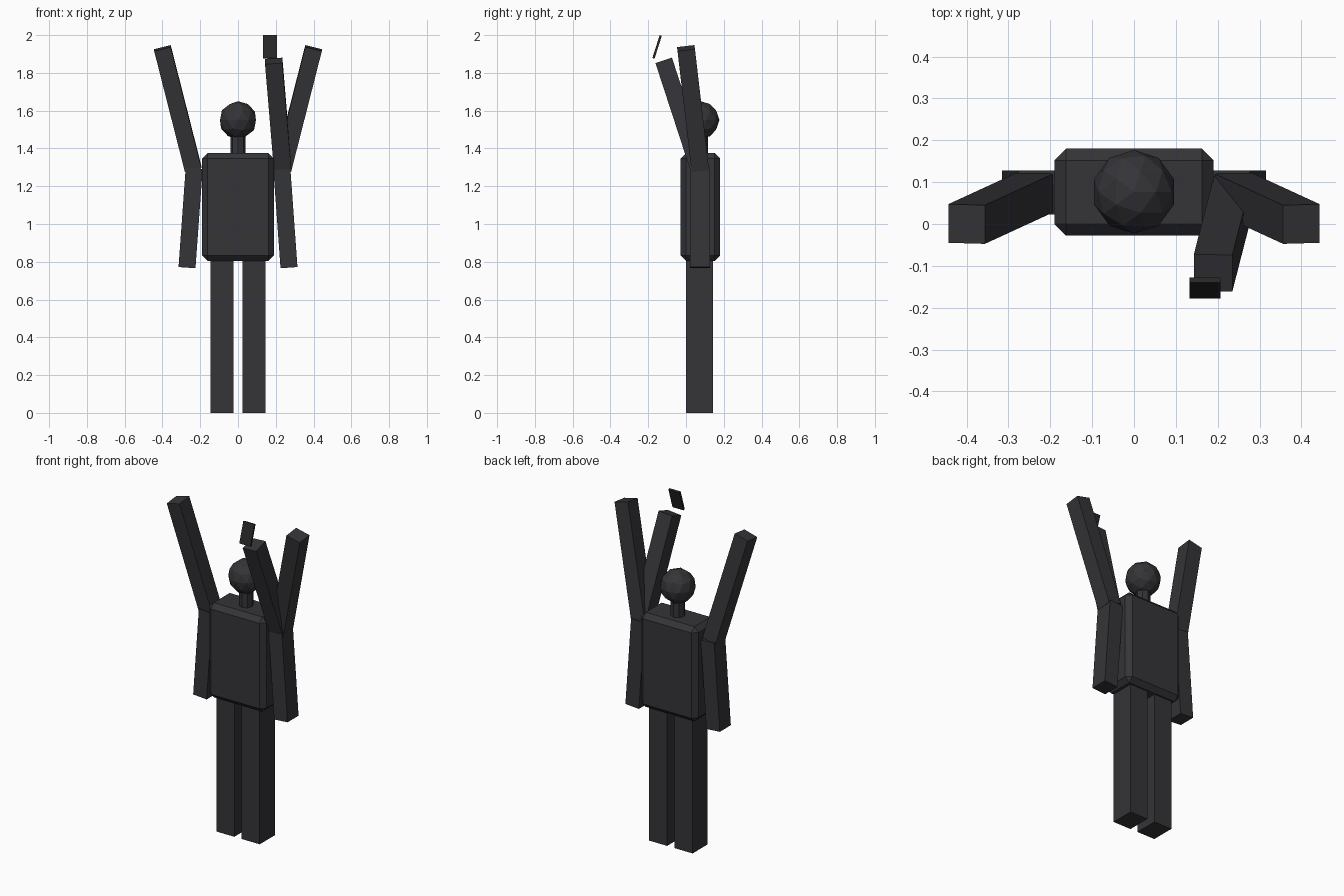
import bpy
from mathutils import Vector, Matrix, Euler

if "Cube" in bpy.data.objects:
    bpy.data.objects.remove(bpy.data.objects["Cube"])


def material(name, color):
    m = bpy.data.materials.new(name)
    m.diffuse_color = (*color, 1)
    m.use_nodes = True
    m.node_tree.nodes["Principled BSDF"].inputs["Base Color"].default_value = m.diffuse_color
    return m


dark = material("dark_grey", (0.035, 0.035, 0.04))
black = material("near_black", (0.02, 0.02, 0.02))


def finish(name, mat):
    ob = bpy.context.object
    ob.name = name
    ob.data.materials.append(mat)
    return ob


def box(name, center, size, mat=dark, rot=Matrix.Identity(3)):
    bpy.ops.mesh.primitive_cube_add(size=1)
    ob = finish(name, mat)
    ob.matrix_world = (Matrix.Translation(center) @ rot.to_4x4()
                       @ Matrix.Diagonal((*size, 1)))
    return ob


def limb(name, start, end, width, depth):
    """Square bar between two points, its width kept near the x axis."""
    a, b = Vector(start), Vector(end)
    z = (b - a).normalized()
    y = z.cross(Vector((1, 0, 0))).normalized()
    x = y.cross(z)
    rot = Matrix((x, y, z)).transposed()
    return box(name, (a + b) / 2, (width, depth, (b - a).length), dark, rot)


# Torso with chamfered edges
torso = box("torso", (0, 0.076, 1.09), (0.38, 0.208, 0.57))
bpy.ops.object.transform_apply(location=False, rotation=False, scale=True)
bevel = torso.modifiers.new("chamfer", "BEVEL")
bevel.width = 0.028
bevel.segments = 1

# Neck and faceted head
bpy.ops.mesh.primitive_cylinder_add(vertices=8, radius=0.04, depth=0.12, location=(0, 0.077, 1.42))
finish("neck", dark)
bpy.ops.mesh.primitive_ico_sphere_add(subdivisions=2, radius=0.1, location=(0, 0.077, 1.55))
finish("head", dark)

# Legs, hanging arms and raised arms on both sides
for side, s in (("left", -1), ("right", 1)):
    box(f"{side}_leg", (s * 0.085, 0.072, 0.405), (0.12, 0.144, 0.81))
    limb(f"{side}_lowered_arm", (s * 0.27, 0.075, 0.769), (s * 0.232, 0.075, 1.295), 0.09, 0.105)
    limb(f"{side}_raised_arm", (s * 0.237, 0.075, 1.29), (s * 0.40, 0.0, 1.931), 0.09, 0.093)

# Third arm reaching forward and the handheld slab above it
limb("reaching_arm", (0.237, 0.07, 1.29), (0.189, -0.117, 1.863), 0.092, 0.092)
box("handheld_slab", (0.17, -0.153, 1.9375), (0.074, 0.012, 0.127), black,
    Euler((-0.31, 0, 0)).to_matrix())
